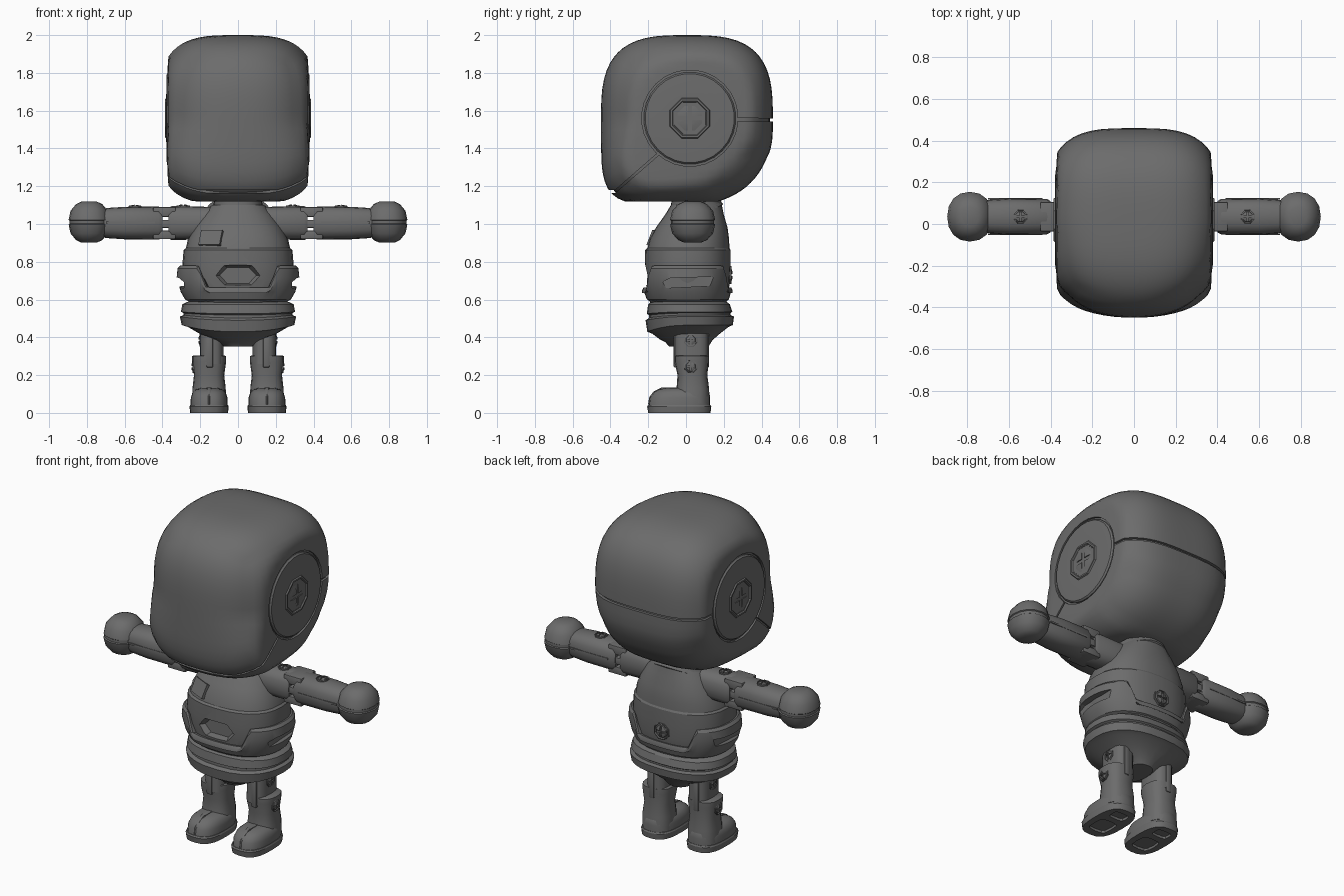
import bpy, bmesh, math
from mathutils import Matrix, Vector

if "Cube" in bpy.data.objects:
    bpy.data.objects.remove(bpy.data.objects["Cube"])

grey = bpy.data.materials.new("grey_plastic")
grey.diffuse_color = (0.15, 0.15, 0.15, 1)
grey.use_nodes = True
grey.node_tree.nodes["Principled BSDF"].inputs["Base Color"].default_value = grey.diffuse_color
pi = math.pi


def smooth(ob, angle):
    bpy.ops.object.select_all(action='DESELECT')
    ob.select_set(True)
    bpy.context.view_layer.objects.active = ob
    bpy.ops.object.shade_smooth_by_angle(angle=math.radians(angle))


def finish(name, bm, angle=35, mirror=False):
    bmesh.ops.recalc_face_normals(bm, faces=bm.faces)
    me = bpy.data.meshes.new(name)
    bm.to_mesh(me)
    bm.free()
    me.materials.append(grey)
    ob = bpy.data.objects.new(name, me)
    bpy.context.collection.objects.link(ob)
    if mirror:
        bpy.context.view_layer.objects.active = ob
        ob.modifiers.new("mirror", 'MIRROR')
        bpy.ops.object.modifier_apply(modifier="mirror")
    if angle:
        smooth(ob, angle)
    return ob


def loft(rings, mat=None, closed=False):
    # skin a stack of equal-length rings, capped unless closed on itself
    bm = bmesh.new()
    vs = [[bm.verts.new(mat @ Vector(p) if mat else p) for p in r] for r in rings]
    n = len(vs[0])
    pairs = list(zip(vs, vs[1:])) + ([(vs[-1], vs[0])] if closed else [])
    for a, b in pairs:
        for i in range(n):
            bm.faces.new((a[i], a[(i + 1) % n], b[(i + 1) % n], b[i]))
    if not closed:
        bm.faces.new(vs[0])
        bm.faces.new(vs[-1])
    return bm


def oval(z, hx, y0, y1, p=2.4, n=28, cx=0, dip=0):
    # superellipse ring; dip lowers the front
    pts = []
    for i in range(n):
        a = 2 * pi * i / n
        c, s = math.cos(a), math.sin(a)
        x = math.copysign(abs(c) ** (2 / p), c)
        y = math.copysign(abs(s) ** (2 / p), s)
        pts.append((cx + hx * x, (y0 + y1) / 2 + (y1 - y0) / 2 * y,
                    z - dip * max(0, -s) ** 2))
    return pts


def circ(z, r, n):
    return [(r * math.cos(2 * pi * (i + .5) / n), r * math.sin(2 * pi * (i + .5) / n), z) for i in range(n)]


def box(x0, x1, y0, y1, z0, z1, bevel=0):
    bm = bmesh.new()
    bmesh.ops.create_cube(bm, size=1)
    for v in bm.verts:
        v.co = ((x0 + x1) / 2 + v.co.x * (x1 - x0), (y0 + y1) / 2 + v.co.y * (y1 - y0),
                (z0 + z1) / 2 + v.co.z * (z1 - z0))
    if bevel:
        bmesh.ops.bevel(bm, geom=bm.edges[:], offset=bevel, segments=2, profile=.5, affect='EDGES')
    return bm


def cut(ob, cutter_bm):
    c = finish("cutter", cutter_bm, 0)
    m = ob.modifiers.new("cut", 'BOOLEAN')
    m.operation, m.object, m.solver = 'DIFFERENCE', c, 'EXACT'
    bpy.context.view_layer.objects.active = ob
    bpy.ops.object.modifier_apply(modifier="cut")
    bpy.data.objects.remove(c)


def screw(name, pos, direction, r, mirror=True):
    # domed octagonal head in a shallow collar, with a cross slot
    m = Matrix.Translation(pos) @ Vector(direction).to_track_quat('Z', 'Y').to_matrix().to_4x4()
    prof = [(-.03, 1.25), (.002, 1.25), (.004, 1.12), (-.012, 1.03), (-.008, .95), (.003, .85), (.008, .55), (.009, .2)]
    ob = finish(name, loft([circ(z, k * r, 8) for z, k in prof], m), 30)
    for w, h in ((.78, .13), (.13, .78)):
        b = box(-w * r, w * r, -h * r, h * r, -.012, .05)
        b.transform(m)
        cut(ob, b)
    if mirror:
        ob.modifiers.new("mirror", 'MIRROR')


# head: crowned rounded box with flattened sides and a fuller front chin
def head_mesh(k):
    bm = bmesh.new()
    bmesh.ops.create_cube(bm, size=2)
    bmesh.ops.subdivide_edges(bm, edges=bm.edges[:], cuts=15, use_grid_fill=True)
    for v in bm.verts:
        u, f, w = v.co
        front, low = max(0, -f), min(1, 2 * max(0, -w))
        px = 3.4 - 1.1 * front
        q = 3.1 + low * (1.9 * min(1, 2 * front) - .8 * min(1, 2 * max(0, f)))
        lo, hi = 0, 1.5
        for _ in range(30):
            t = (lo + hi) / 2
            if abs(u * t) ** px + abs(f * t) ** q + abs(w * t) ** q > 1:
                hi = t
            else:
                lo = t
        x = abs(u * t) * (.43 - .03 * front)
        x = min(x, .368) + max(0, x - .368) * .15
        z = max(1.118, 1.55 + w * t * .45)
        v.co = (math.copysign(x, u) * k, .005 + f * t * .455 * k, 1.55 + (z - 1.55) * k)
    return bm


helmet = finish("helmet", head_mesh(1), 0)
seam = [(.6, 1.55), (.02, 1.555), (-.145, 1.372), (-.375, 1.172), (-.6, 1.168)]
strip = [(y, z + .008) for y, z in seam] + [(y, z - .008) for y, z in reversed(seam)]
cut(helmet, loft([[(x, y, z) for y, z in strip] for x in (-.6, .6)]))
# ear discs set into round pockets, with octagonal recess and screw
ear = Matrix.Translation((0, .02, 1.56)) @ Matrix.Rotation(pi / 2, 4, 'Y')
for s in (1, -1):
    cut(helmet, loft([circ(s * z, .255, 28) for z in (.345, .5)], ear))
smooth(helmet, 35)
finish("helmet_inner", head_mesh(.965))
prof = [(.3, .244), (.368, .244), (.377, .236), (.378, .225), (.380, .12)]
finish("ear_disc", loft([circ(z, r, 28) for z, r in prof], ear), 25, True)
finish("ear_rim", loft([circ(z, r, 8) for z, r in ((.37, .122), (.387, .11), (.387, .1), (.37, .088))],
                       ear, True), 25, True)
screw("ear_screw", (.377, .02, 1.56), (1, 0, 0), .082)

# neck and tilted collar
finish("neck", loft([oval(1.0, .13, -.08, .19), oval(1.1, .13, -.08, .19), oval(1.16, .12, -.07, .18)]))
tilt = Matrix.Translation((0, .035, 1.065)) @ Matrix.Rotation(math.radians(30), 4, 'X')
finish("collar", loft([oval(z, r * .9, -r * 1.04, r * .8, 2) for z, r in
                       ((-.06, .16), (-.045, .2), (.012, .19), (.02, .155), (-.02, .14))], tilt, True), 30)

# torso with ledge and recessed hexagonal buckle
torso = finish("torso", loft([oval(*s) for s in (
    (.56, .24, -.17, .2), (.6, .265, -.2, .222), (.70, .288, -.214, .232), (.78, .295, -.218, .236),
    (.862, .288, -.217, .236), (.872, .276, -.205, .23), (.92, .265, -.192, .228),
    (.98, .235, -.16, .22), (1.05, .19, -.11, .2), (1.1, .14, -.08, .19))]), 0)
hexa = [(-.135, 0), (-.08, .058), (.08, .058), (.135, 0), (.08, -.058), (-.08, -.058)]
cut(torso, loft([[(x * k, y, .728 + z * k) for x, z in hexa] for y, k in ((-.24, 1.05), (-.175, .72))]))
smooth(torso, 28)
screw("back_screw", (0, .237, .73), (0, 1, 0), .042, False)
badge = box(-.062, .062, -.012, .012, -.043, .043)
badge.transform(Matrix.Translation((-.142, -.157, .925)) @ Matrix.Rotation(-.45, 4, 'Z') @ Matrix.Rotation(-.42, 4, 'X'))
finish("chest_badge", badge)


# belt: tall at the sides, dipping at front and back
def belt_ring(z, hx, y0, y1, top):
    out = []
    for x, y, _ in oval(0, hx, y0, y1, 2.4, 64):
        t = min(1, max(0, (abs(x) - .165) / .045))
        out.append((x, y, z - top * .115 * (1 - t)))
    return out


belt = finish("belt", loft([belt_ring(*s) for s in (
    (.585, .25, -.18, .2, 0), (.6, .28, -.207, .227, 0), (.64, .303, -.222, .238, 0), (.715, .325, -.234, .246, .7),
    (.765, .32, -.232, .246, 1), (.78, .305, -.224, .24, 1), (.77, .25, -.17, .19, 1))], None, True), 28)
slot = [(-.13, .66), (.17, .675), (.15, .72), (-.08, .715), (-.12, .695)]
for s in (1, -1):
    cut(belt, loft([[(s * x, y, z) for y, z in slot] for x in (.285, .4)]))

# hips: twin ring with a groove, tapering to the crotch
finish("hips", loft([oval(*s, dip=d) for s, d in (
    ((.6, .24, -.17, .2), 0), ((.575, .295, -.2, .232), 0), ((.535, .302, -.208, .245), .01),
    ((.528, .288, -.195, .235), .01), ((.518, .288, -.195, .235), .015), ((.51, .308, -.214, .254), .02),
    ((.465, .298, -.205, .248), .035), ((.455, .265, -.18, .225), .035), ((.42, .205, -.14, .18), .03),
    ((.385, .12, -.11, .14), .01), ((.352, .075, -.09, .12), 0))]), 28)


# arms, lying along x
def arm(name, secs, p=2.6, n=16):
    m = Matrix.Translation((0, .035, 1.005)) @ Matrix.Rotation(pi / 2, 4, 'Y')
    return finish(name, loft([oval(x, h, -w, w, p, n) for x, h, w in secs], m), 35, True)


arm("upper_arm", [(.12, .085, .085), (.35, .09, .085), (.368, .082, .075)])
arm("forearm", [(.4, .075, .075), (.42, .088, .086), (.60, .086, .088), (.69, .08, .082), (.72, .075, .075)])
for i, (z0, z1) in enumerate(((.92, .965), (.98, 1.022), (1.037, 1.09))):
    finish("elbow_link_%d" % (i + 1), box(.33, .45, -.035, .105, z0, z1, .006), 35, True)
screw("forearm_screw", (.545, .035, 1.093), (0, 0, 1), .03)
screw("upper_arm_screw", (.29, .035, 1.095), (0, 0, 1), .03)
for n, z0, z1 in (("arm_seam_front", -.054, -.048), ("arm_seam_back", .118, .124)):
    finish(n, box(.44, .7, z0, z1, 1.002, 1.012), 0, True)

# hands: soft balls with a seam round the middle
hand = [(-.108, .045), (-.095, .075), (-.06, .106), (-.012, .117), (-.008, .111), (.008, .111),
        (.012, .117), (.06, .106), (.095, .075), (.108, .045)]
finish("hand", loft([oval(1.01 + z, r * .93, .035 - r * 1.02, .035 + r * 1.02, 2.2, 16, .788) for z, r in hand]), 40, True)

# legs
cx = .153
finish("thigh", loft([oval(z, .062, -.062, .118, 3, 16, .14) for z in (.26, .47)]), 35, True)
finish("knee_tongue", box(.132, .168, -.066, .122, .24, .43, .008), 35, True)
finish("boot", loft([oval(z, hx, y0, y1, 2.6, 16, cx) for z, hx, y0, y1 in (
    (.05, .09, -.06, .125), (.13, .088, -.05, .122), (.2, .08, -.045, .113), (.27, .09, -.06, .12),
    (.3, .09, -.06, .12), (.305, .08, -.05, .11))]), 40, True)
finish("shoe", loft([oval(z, hx, y0, y1, 2.6, 24, cx) for z, hx, y0, y1 in (
    (.035, .098, -.198, .128), (.08, .097, -.192, .128), (.108, .088, -.172, .124),
    (.124, .07, -.145, .115), (.132, .045, -.1, .09))]), 40, True)
finish("toe_ridge", loft([oval(z, .014, y0, -.03, 3, 12, cx) for z, y0 in (
    (.045, -.201), (.082, -.195), (.112, -.173), (.135, -.13))]), 40, True)
sole = finish("sole", loft([oval(z, hx, y0, y1, 2.8, 24, cx) for z, hx, y0, y1 in (
    (0, .1, -.2, .13), (.034, .104, -.206, .134), (.042, .1, -.2, .13))]), 30, True)
for s in (1, -1):
    cut(sole, loft([oval(z, .06, -.15, -.02, 4, 12, s * cx) for z in (-.02, .015)]))
    cut(sole, loft([oval(z, .05, .02, .09, 4, 12, s * cx) for z in (-.02, .015)]))
screw("thigh_screw", (.201, .025, .385), (1, 0, 0), .03)
screw("boot_screw", (.238, .025, .245), (1, 0, 0), .03)
